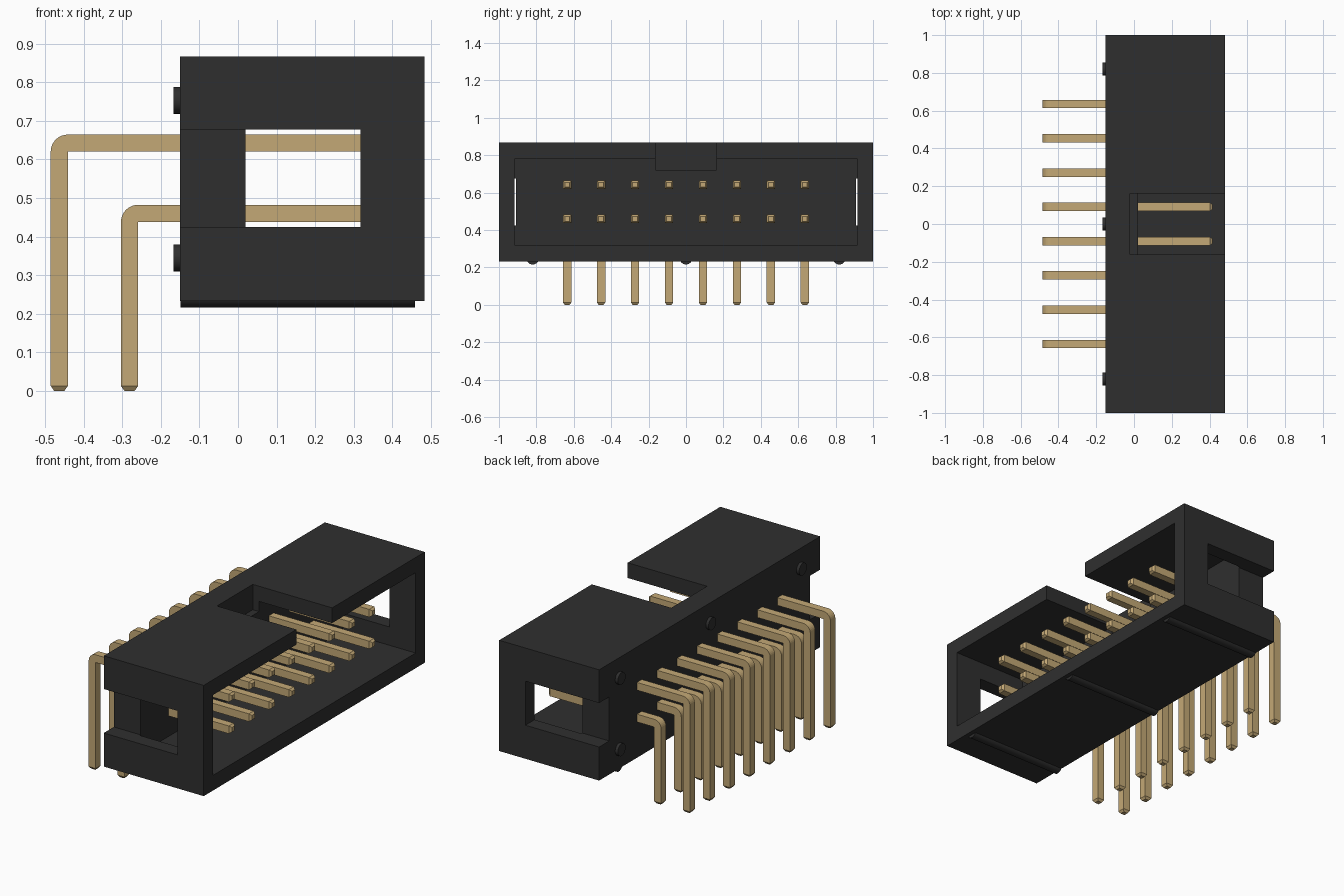
import bpy, bmesh
from math import pi, sin, cos, radians
from mathutils import Vector, Matrix

if "Cube" in bpy.data.objects:
    bpy.data.objects.remove(bpy.data.objects["Cube"])


def material(name, rgb):
    m = bpy.data.materials.new(name)
    m.use_nodes = True
    m.diffuse_color = (*rgb, 1)
    m.node_tree.nodes["Principled BSDF"].inputs["Base Color"].default_value = (*rgb, 1)
    return m


black = material("black plastic", (0.028, 0.028, 0.028))
gold = material("gold metal", (0.55, 0.395, 0.18))


def link(name, bm, mat):
    mesh = bpy.data.meshes.new(name)
    bmesh.ops.recalc_face_normals(bm, faces=bm.faces)
    bm.to_mesh(mesh)
    bm.free()
    mesh.materials.append(mat)
    ob = bpy.data.objects.new(name, mesh)
    bpy.context.collection.objects.link(ob)
    return ob


def box(name, lo, hi, mat):
    lo, hi = Vector(lo), Vector(hi)
    bm = bmesh.new()
    bmesh.ops.create_cube(bm, size=1)
    for v in bm.verts:
        v.co = (lo + hi) / 2 + Vector(a * b for a, b in zip(v.co, hi - lo))
    return link(name, bm, mat)


def rod(name, x0, x1, y, z, r):
    # Round rod along x
    bm = bmesh.new()
    bmesh.ops.create_cone(bm, cap_ends=True, segments=32, radius1=r, radius2=r, depth=x1 - x0)
    bm.transform(Matrix.Translation(((x0 + x1) / 2, y, z)) @ Matrix.Rotation(pi / 2, 4, "Y"))
    ob = link(name, bm, black)
    bpy.ops.object.select_all(action="DESELECT")
    bpy.context.view_layer.objects.active = ob
    ob.select_set(True)
    bpy.ops.object.shade_smooth_by_angle(angle=radians(35))
    return ob


def cut(target, lo, hi):
    cutter = box("cutter", lo, hi, black)
    cutter.hide_render = True
    mod = target.modifiers.new("cut", "BOOLEAN")
    mod.operation, mod.solver, mod.object = "DIFFERENCE", "EXACT", cutter
    bpy.context.view_layer.objects.active = target
    bpy.ops.object.modifier_apply(modifier=mod.name)
    bpy.data.objects.remove(cutter)


# Housing: open socket, key slot in the top wall, slots in both end walls
BACK = -0.15
housing = box("housing", (BACK, -1, 0.233), (0.483, 1, 0.867), black)
cut(housing, (0.02, -0.917, 0.32), (0.6, 0.917, 0.78))
cut(housing, (-0.02, -0.162, 0.722), (0.6, 0.162, 1))
cut(housing, (-0.3, 0.909, 0.425), (0.317, 1.2, 0.677))
cut(housing, (-0.3, -1.2, 0.425), (0.317, -0.909, 0.677))

# Back bumps and underside ribs
for side, y in (("right", -0.82), ("middle", 0), ("left", 0.82)):
    rod(f"upper_bump_{side}", BACK - 0.017, BACK + 0.01, y, 0.753, 0.035)
    rod(f"lower_bump_{side}", BACK - 0.017, BACK + 0.01, y, 0.345, 0.035)
    rod(f"bottom_rib_{side}", BACK + 0.001, 0.458, y, 0.25, 0.034)

# Bent square pins with tapered ends
H, TIP, TAPER, END = 0.0222, 0.013, 0.013, 0.415


def pin_mesh_object(name, x, z):
    def ring(centre, across, half):
        c, a, w = Vector(centre), Vector(across) * half, Vector((0, half, 0))
        return [bm.verts.new(p) for p in (c - a - w, c + a - w, c + a + w, c - a + w)]

    bm = bmesh.new()
    left, up = (-1, 0, 0), (0, 0, 1)
    rings = [ring((x, 0, 0), left, TIP), ring((x, 0, TAPER), left, H)]
    steps = 8
    for i in range(steps + 1):
        a = pi - pi / 2 * i / steps
        d = Vector((cos(a), 0, sin(a)))
        rings.append(ring(Vector((x + H, 0, z - H)) + d * H, d, H))
    rings += [ring((END - TAPER, 0, z), up, H), ring((END, 0, z), up, TIP)]
    for r0, r1 in zip(rings, rings[1:]):
        for k in range(4):
            j = (k + 1) % 4
            bm.faces.new((r0[k], r0[j], r1[j], r1[k]))
    bm.faces.new(rings[0])
    bm.faces.new(rings[-1])
    bmesh.ops.remove_doubles(bm, verts=bm.verts, dist=0.0001)
    return link(name, bm, gold)


for row, x, z in (("upper", -0.463, 0.642), ("lower", -0.281, 0.460)):
    first = pin_mesh_object(f"{row}_pin_1", x, z)
    for i in range(8):
        ob = first
        if i:
            ob = bpy.data.objects.new(f"{row}_pin_{i + 1}", first.data)
            bpy.context.collection.objects.link(ob)
        ob.location.y = (i - 3.5) * 0.1815
